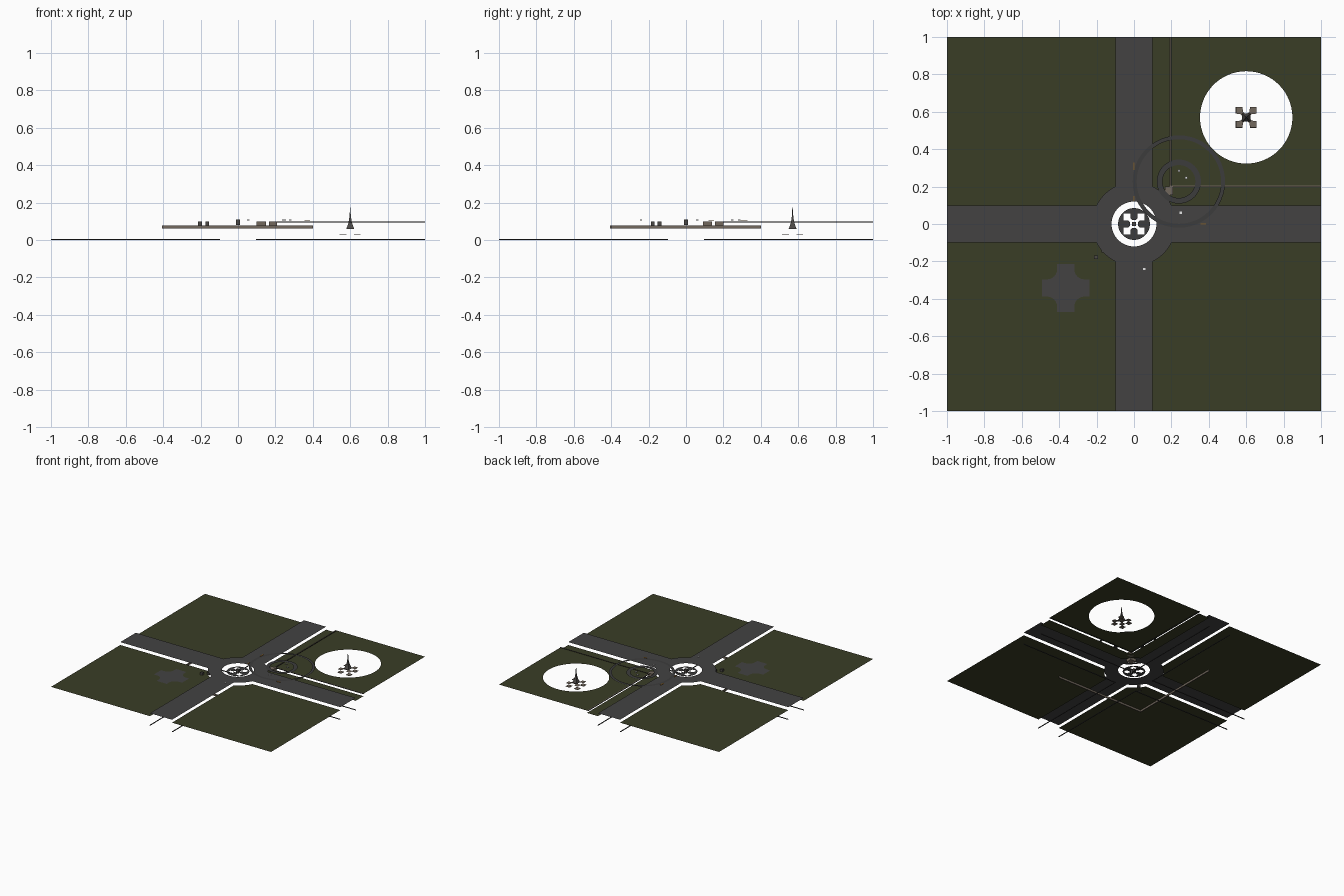
import bpy, bmesh, math

if "Cube" in bpy.data.objects:
    bpy.data.objects.remove(bpy.data.objects["Cube"])

def mat(name, c):
    m = bpy.data.materials.new(name)
    m.diffuse_color = (*c, 1)
    m.use_nodes = True
    m.node_tree.nodes["Principled BSDF"].inputs["Base Color"].default_value = m.diffuse_color
    return m

GRASS = mat("dark_grass", (0.042, 0.047, 0.019))
ROAD = mat("asphalt", (0.056, 0.055, 0.055))
KERB = mat("kerb_grey", (0.045, 0.045, 0.045))
STONE = mat("brown_stone", (0.17, 0.14, 0.11))
IRON = mat("iron", (0.07, 0.065, 0.06))
DARK = mat("black_trim", (0.012, 0.012, 0.01))
WHITE = mat("white_paint", (0.8, 0.8, 0.8))
ORANGE = mat("orange_paint", (0.25, 0.12, 0.02))

def add_mesh(name, me, *mats):
    for m in mats:
        me.materials.append(m)
    ob = bpy.data.objects.new(name, me)
    bpy.context.collection.objects.link(ob)
    return ob

def sheet(name, loops, z, m):
    """Flat sheet filled between closed 2D outlines; inner outlines are holes."""
    cu = bpy.data.curves.new(name, 'CURVE')
    cu.dimensions = '2D'
    cu.fill_mode = 'BOTH'
    for loop in loops:
        sp = cu.splines.new('POLY')
        sp.points.add(len(loop) - 1)
        for p, (x, y) in zip(sp.points, loop):
            p.co = (x, y, 0, 1)
        sp.use_cyclic_u = True
    tmp = bpy.data.objects.new(name + "_outline", cu)
    bpy.context.collection.objects.link(tmp)
    bpy.context.view_layer.update()
    dg = bpy.context.evaluated_depsgraph_get()
    me = bpy.data.meshes.new_from_object(tmp.evaluated_get(dg))
    bpy.data.objects.remove(tmp)
    me.materials.clear()
    for v in me.vertices:
        v.co.z = z
    return add_mesh(name, me, m)

def box(name, x0, x1, y0, y1, z0, z1, m, top=None):
    bm = bmesh.new()
    bmesh.ops.create_cube(bm, size=1)
    for v in bm.verts:
        v.co = ((x0 + x1) / 2 + v.co.x * (x1 - x0),
                (y0 + y1) / 2 + v.co.y * (y1 - y0),
                (z0 + z1) / 2 + v.co.z * (z1 - z0))
    if top:
        for f in bm.faces:
            f.material_index = int(f.normal.z > 0.5)
    me = bpy.data.meshes.new(name)
    bm.to_mesh(me)
    bm.free()
    return add_mesh(name, me, m, *([top] if top else []))

def arc(cx, cy, r, a0, a1, n):
    return [(cx + r * math.cos(math.radians(a0 + (a1 - a0) * i / n)),
             cy + r * math.sin(math.radians(a0 + (a1 - a0) * i / n))) for i in range(n + 1)]

def circle(cx, cy, r, n=48):
    return arc(cx, cy, r, 0, 360, n)[:-1]

def rot4(quarter):
    """Repeat a point run around the four quarters."""
    out = []
    for k in range(4):
        c, s = (1, 0, -1, 0)[k], (0, 1, 0, -1)[k]
        out += [(x * c - y * s, x * s + y * c) for x, y in quarter]
    return out

def at(loop, cx, cy):
    return [(x + cx, y + cy) for x, y in loop]

Z_GRASS, Z_ROAD, Z_PLOT = 0.078, 0.102, 0.097
W, R = 0.1, 0.224
A = math.degrees(math.asin(W / R))

# crossroads with a round junction and open centre
junction = arc(0, 0, R, A, 90 - A, 10)
sheet("crossroads", [rot4([(1, -W), (1, W)] + junction), circle(0, 0, 0.12)], Z_ROAD, ROAD)

# three lawns, and the low strip beside the raised plot
for sx, sy in ((-1, -1), (-1, 1), (1, -1)):
    lawn = [(1, W), (1, 1), (W, 1)] + junction[::-1]
    sheet("lawn", [[(x * sx, y * sy) for x, y in lawn]], Z_GRASS, GRASS)
sheet("verge_strip", [[(1, W), (1, 0.2), (0.2, 0.2), (0.2, 1), (W, 1)] + junction[::-1]],
      Z_GRASS, GRASS)

# raised plot with a round opening for the tower
TX, TY = 0.6, 0.57
sheet("raised_plot", [[(0.2, 0.2), (1, 0.2), (1, 1), (0.2, 1)], circle(TX, TY, 0.247, 64)],
      Z_PLOT, GRASS)
box("plot_border_x", 0.19, 1, 0.199, 0.206, 0.0945, 0.1, DARK, STONE)
box("plot_border_y", 0.19, 0.197, 0.199, 1, 0.0945, 0.1, DARK, STONE)

# low walls under the ground
box("low_wall_x", -0.405, 0.4, -0.405, -0.397, 0.062, 0.077, STONE)
box("low_wall_y", -0.405, -0.397, -0.397, 0.4, 0.062, 0.077, STONE)

# kerb strips below the road edges
for s in (-1, 1):
    for e in (-1, 1):
        a, b = sorted((e * 0.095, e))
        c, d = sorted((s * 0.098, s * 0.104))
        box("kerb_strip_x", a, b, c, d, 0, 0.005, KERB)
        box("kerb_strip_y", c, d, a, b, 0, 0.005, KERB)

# four-lobed outline shared by the island opening and the tower platform
lobes = rot4([(0.055, 0.02)] + [(0.055, 0.055), (0.02, 0.055)]
             + arc(0, 0.04, 0.02, 0, -180, 6)[1:-1] + [(-0.02, 0.055)])
sheet("island", [circle(0, 0, 0.085), lobes], 0.09, KERB)
sheet("tower_platform", [at(lobes, TX, TY)], 0.058, STONE)

# tower pads, concave square spire and mast
for sx in (-1, 1):
    for sy in (-1, 1):
        x, y = TX + sx * 0.038, TY + sy * 0.038
        box("tower_pad", x - 0.018, x + 0.018, y - 0.018, y + 0.018, 0.03, 0.033, STONE)
bm = bmesh.new()
rings = []
for z, h in ((0.058, 0.022), (0.075, 0.015), (0.09, 0.010), (0.11, 0.006), (0.135, 0.003), (0.175, 0.0015)):
    rings.append([bm.verts.new((TX + i * h, TY + j * h, z))
                  for i, j in ((-1, -1), (1, -1), (1, 1), (-1, 1))])
for lo, hi in zip(rings, rings[1:]):
    for k in range(4):
        bm.faces.new((lo[k], lo[(k + 1) % 4], hi[(k + 1) % 4], hi[k]))
bm.faces.new(rings[-1])
bm.faces.new(rings[0][::-1])
me = bpy.data.meshes.new("tower_spire")
bm.to_mesh(me)
bm.free()
add_mesh("tower_spire", me, IRON)

# loose ring kerbs
for r0, r1 in ((0.247, 0.226), (0.118, 0.088)):
    sheet("ring_kerb", [circle(0.24, 0.227, r0), circle(0.24, 0.227, r1)], 0.105, KERB)

# small paved cross with rounded inner corners
paved = rot4([(0.128, -0.046), (0.128, 0.046)]
             + arc(0.1, 0.1, 0.054, -90, -180, 6) + [(0.046, 0.128)])
sheet("paved_cross", [at(paved, -0.365, -0.342)], 0.082, ROAD)

# blocks below the junction and monument in the middle
for x, y, h in ((0.125, 0.115, 0.025), (0.187, 0.178, 0.022)):
    box("pier_block", x - h, x + h, y - h, y + h, 0.078, 0.1, STONE)
for x, y in ((-0.165, -0.142), (-0.203, -0.178)):
    box("small_block", x - 0.01, x + 0.01, y - 0.01, y + 0.01, 0.075, 0.098, IRON)
box("monument", -0.011, 0.011, -0.011, 0.011, 0.08, 0.11, IRON)

# road markings and posts
for x, y, a, b in ((0, 0.31, 0.004, 0.02), (0.37, 0, 0.015, 0.004), (0, 0.135, 0.003, 0.015)):
    box("marking", x - a, x + a, y - b, y + b, 0.103, 0.106, ORANGE)
for x, y in ((0.25, 0.06), (0.055, -0.24), (0.24, 0.285), (0.28, 0.247)):
    box("post_cap", x - 0.006, x + 0.006, y - 0.006, y + 0.006, 0.104, 0.109, WHITE)
